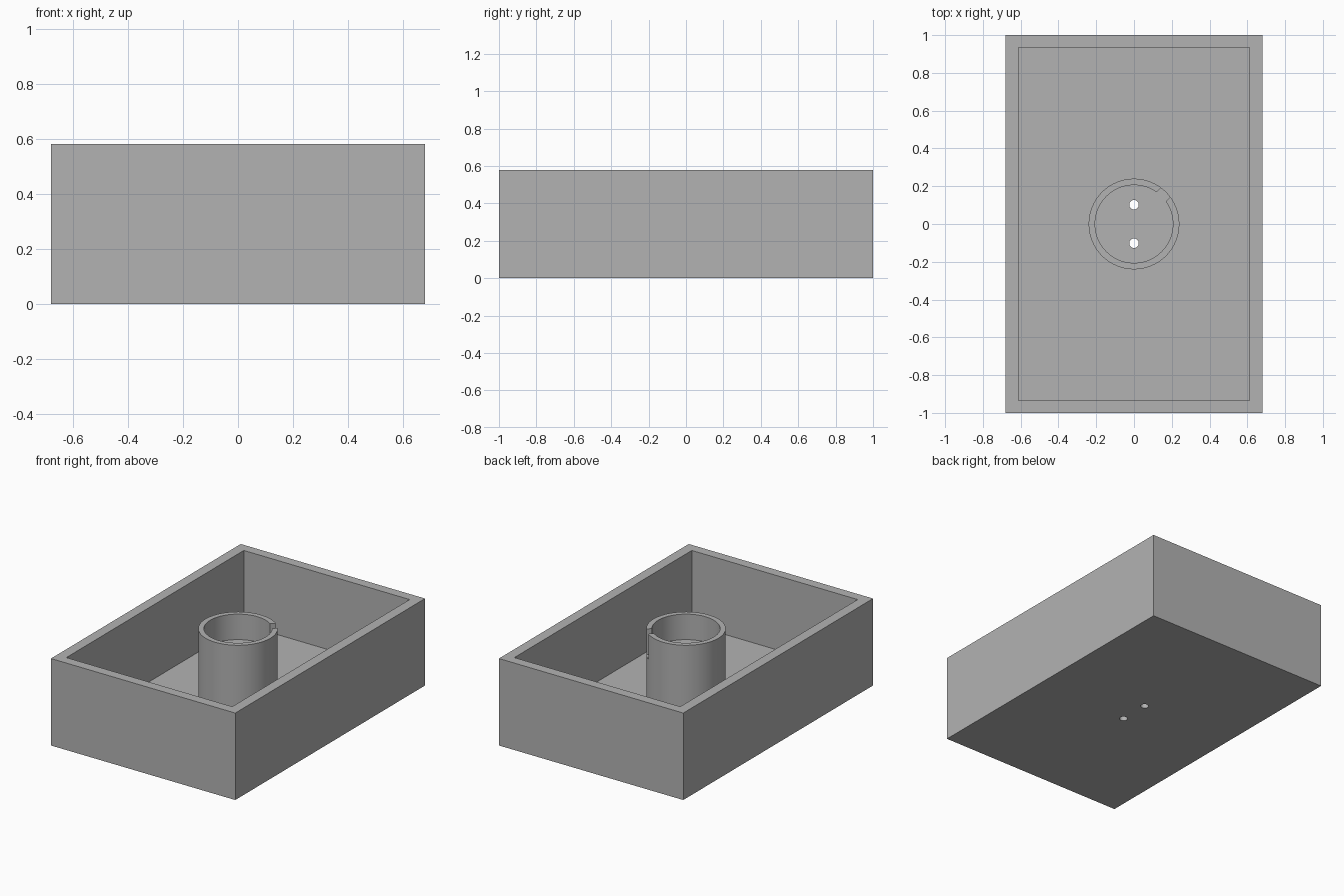
import bpy
import math

if "Cube" in bpy.data.objects:
    bpy.data.objects.remove(bpy.data.objects["Cube"], do_unlink=True)

WIDTH, LENGTH, HEIGHT = 1.36, 2.0, 0.58
WALL_X, WALL_Y, FLOOR = 0.068, 0.065, 0.085
POST_R, POCKET_R, POCKET_Z = 0.24, 0.206, 0.41
SLOT_WIDTH = 0.07
HOLE_R, HOLE_Y = 0.025, 0.102
CLEAR = 0.1  # how far cutters run past open surfaces

grey = bpy.data.materials.new("plain grey")
grey.use_nodes = True
colour = (0.45, 0.45, 0.45, 1)
grey.diffuse_color = colour
grey.node_tree.nodes["Principled BSDF"].inputs["Base Color"].default_value = colour


def finish(name):
    obj = bpy.context.object
    obj.name = name
    obj.data.materials.append(grey)
    bpy.ops.object.transform_apply(location=False, rotation=True, scale=True)
    return obj


def box(name, x, y, size_x, size_y, bottom, top, angle=0):
    bpy.ops.mesh.primitive_cube_add(size=1, location=(x, y, (bottom + top) / 2),
                                    rotation=(0, 0, angle))
    bpy.context.object.scale = (size_x, size_y, top - bottom)
    return finish(name)


def cylinder(name, y, radius, bottom, top, sides):
    bpy.ops.mesh.primitive_cylinder_add(vertices=sides, radius=radius, depth=top - bottom,
                                        location=(0, y, (bottom + top) / 2))
    return finish(name)


def cut(target, cutter):
    """Subtract the cutter from the target and discard it."""
    cutter.hide_render = True
    mod = target.modifiers.new("cut", 'BOOLEAN')
    mod.operation = 'DIFFERENCE'
    mod.solver = 'EXACT'
    mod.object = cutter
    bpy.ops.object.select_all(action='DESELECT')
    bpy.context.view_layer.objects.active = target
    target.select_set(True)
    bpy.ops.object.modifier_apply(modifier=mod.name)
    bpy.data.objects.remove(cutter, do_unlink=True)


# Open tray with thick walls and floor
tray = box("tray", 0, 0, WIDTH, LENGTH, 0, HEIGHT)
cut(tray, box("tray_cavity", 0, 0, WIDTH - 2 * WALL_X, LENGTH - 2 * WALL_Y,
              FLOOR, HEIGHT + CLEAR))

# Round central post with a shallow pocket in its top
post = cylinder("central_post", 0, POST_R, FLOOR, HEIGHT, 96)
cut(post, cylinder("pocket", 0, POCKET_R, POCKET_Z, HEIGHT + CLEAR, 96))

# Diagonal slot through the post wall, level with the pocket floor
middle = 0.22 * math.cos(math.pi / 4)
cut(post, box("slot", middle, middle, 0.14, SLOT_WIDTH,
              POCKET_Z, HEIGHT + CLEAR, math.pi / 4))

# Two holes from the pocket floor right through the tray
for part in (tray, post):
    for side in (-1, 1):
        cut(part, cylinder("hole", side * HOLE_Y, HOLE_R, -CLEAR, HEIGHT + CLEAR, 32))

# Smooth the round surfaces, keep the edges sharp
for part in (tray, post):
    bpy.ops.object.select_all(action='DESELECT')
    bpy.context.view_layer.objects.active = part
    part.select_set(True)
    bpy.ops.object.shade_smooth_by_angle(angle=math.radians(30))
